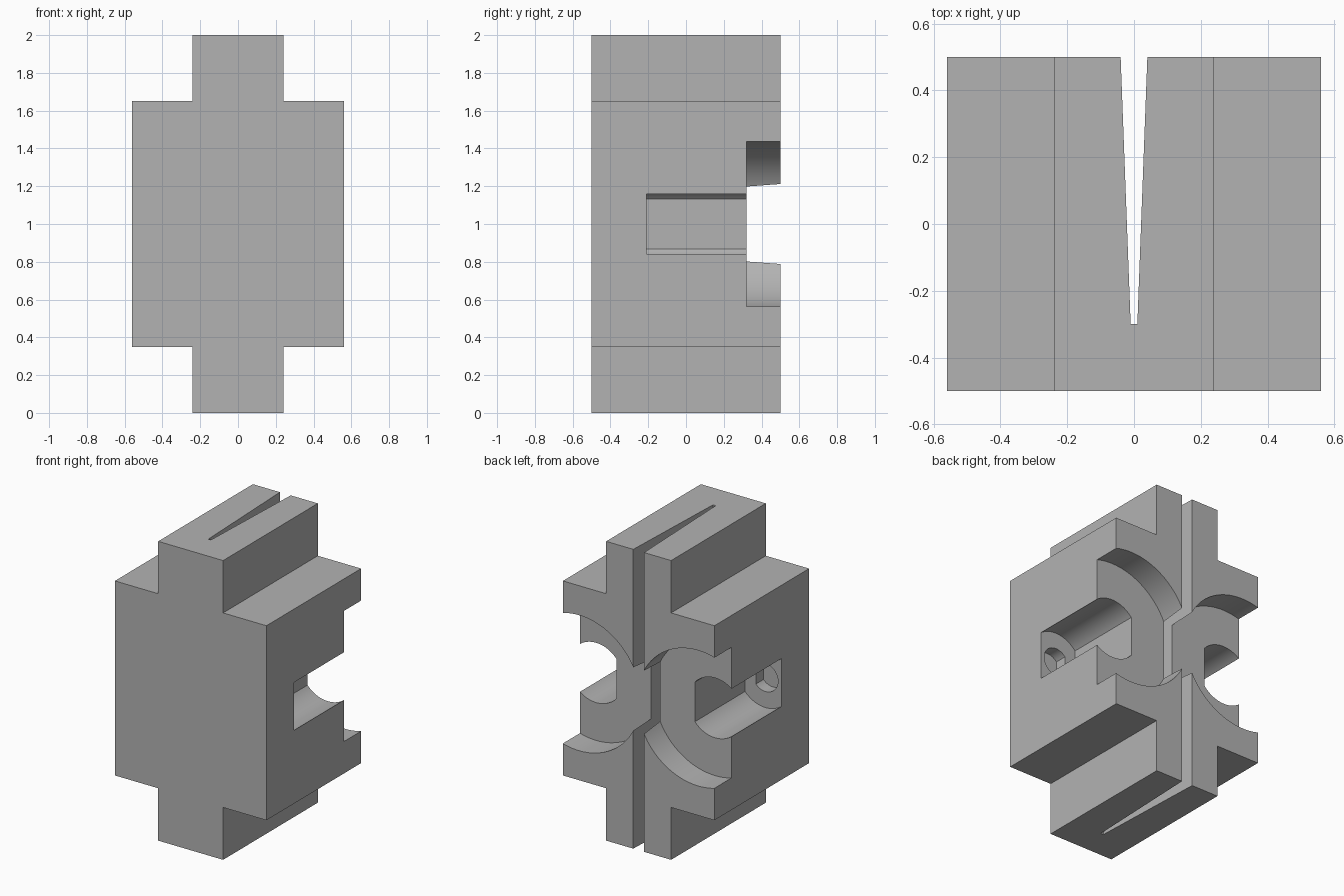
import bpy, bmesh
from math import acos, cos, sin, radians

cube = bpy.data.objects.get("Cube")
if cube:
    bpy.data.objects.remove(cube, do_unlink=True)

grey = bpy.data.materials.new("plain grey")
grey.use_nodes = True
colour = (0.45, 0.45, 0.45, 1)
grey.diffuse_color = colour
grey.node_tree.nodes["Principled BSDF"].inputs["Base Color"].default_value = colour


def prism(name, outline, to_3d, start, end):
    """Extrude a 2D outline between two positions along the remaining axis."""
    bm = bmesh.new()
    face = bm.faces.new([bm.verts.new(to_3d(a, b, start)) for a, b in outline])
    top = bmesh.ops.extrude_face_region(bm, geom=[face])["geom"]
    for v in top:
        if isinstance(v, bmesh.types.BMVert):
            a, b = outline_lookup(v, to_3d)
            v.co = to_3d(a, b, end)
    bmesh.ops.recalc_face_normals(bm, faces=bm.faces)
    mesh = bpy.data.meshes.new(name)
    bm.to_mesh(mesh)
    bm.free()
    mesh.materials.append(grey)
    obj = bpy.data.objects.new(name, mesh)
    bpy.context.collection.objects.link(obj)
    return obj


def along_y(a, b, h):
    return (a, h, b)


def along_z(a, b, h):
    return (a, b, h)


def outline_lookup(v, to_3d):
    return (v.co.x, v.co.z) if to_3d is along_y else (v.co.x, v.co.y)


def clipped_circle(side, radius, flat, steps=64):
    """Circle around the cavity axis, cut straight on its inner side."""
    axis = 0.44
    limit = acos((flat - axis) / radius)
    angles = [limit * (2 * i / steps - 1) for i in range(steps + 1)]
    return [(side * (axis + radius * cos(t)), 1 + radius * sin(t)) for t in angles]


# Cross-shaped block
quarter = [(0.24, 0), (0.24, 0.35), (0.56, 0.35), (0.56, 1.65), (0.24, 1.65), (0.24, 2)]
cross = quarter + [(-x, z) for x, z in reversed(quarter)]
block = prism("slotted_block", cross, along_y, -0.5, 0.5)

# Tapered slot, open at the back
cutters = [prism("slot_cutter", [(-0.01, -0.3), (0.01, -0.3), (0.0475, 0.7), (-0.0475, 0.7)],
                 along_z, -0.2, 2.2)]

# Stepped cavities on both sides: wide recess, long bore, small end hole
for side in (1, -1):
    for name, radius, flat, start, end in (
            ("recess_cutter", 0.453, 0.0, 0.32, 0.6),
            ("bore_cutter", 0.2, 0.29, -0.21, 0.4),
            ("end_hole_cutter", 0.093, 0.37, -0.29, -0.1)):
        cutters.append(prism(name, clipped_circle(side, radius, flat), along_y, start, end))

for cutter in cutters:
    cutter.hide_render = True
    cut = block.modifiers.new(cutter.name, "BOOLEAN")
    cut.operation = "DIFFERENCE"
    cut.solver = "EXACT"
    cut.object = cutter

# Bake the cuts and smooth only the round walls
bpy.ops.object.select_all(action="DESELECT")
block.select_set(True)
bpy.context.view_layer.objects.active = block
bpy.ops.object.convert(target="MESH")
for cutter in cutters:
    bpy.data.objects.remove(cutter, do_unlink=True)
bpy.ops.object.shade_smooth_by_angle(angle=radians(25))
